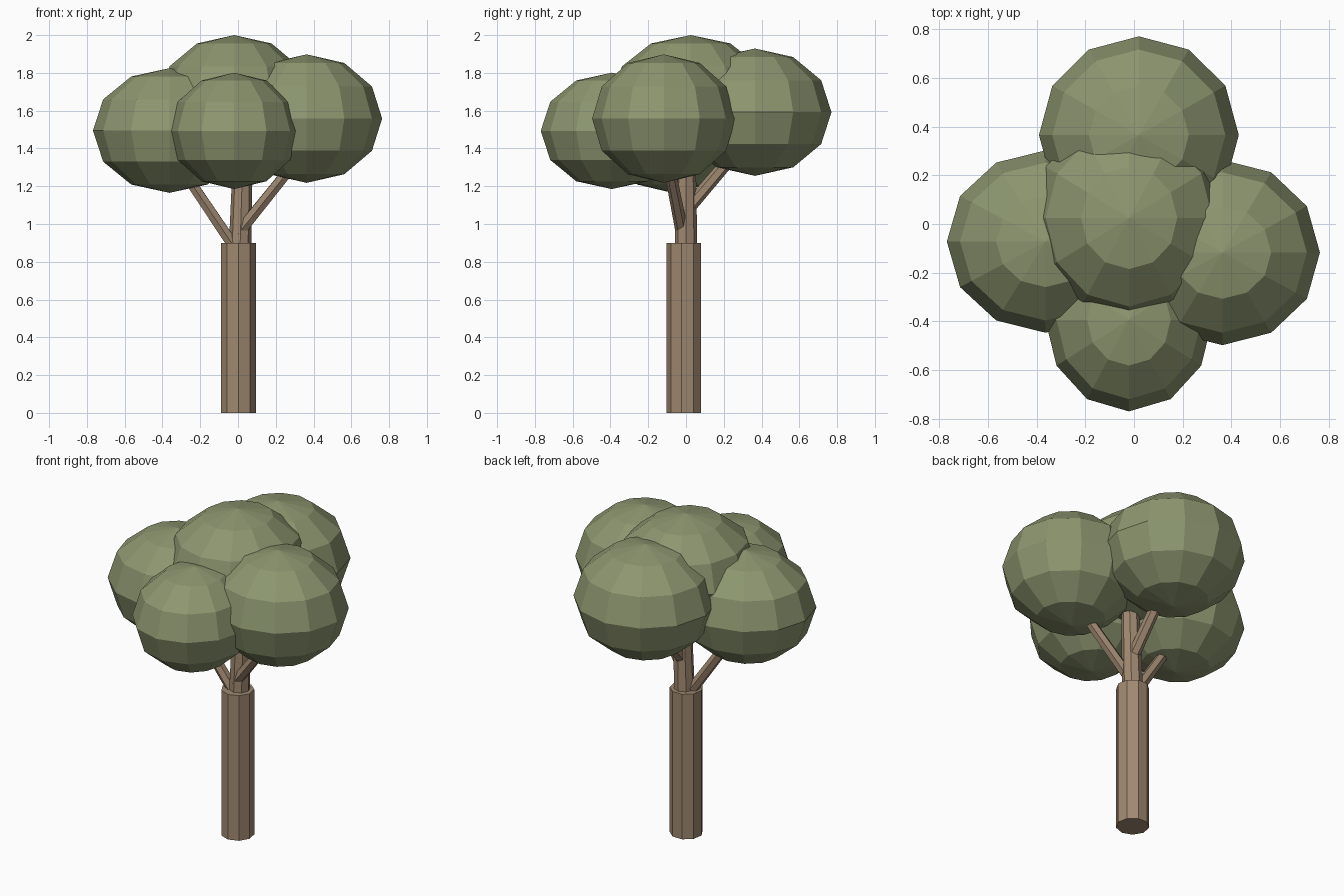
import bpy
from mathutils import Vector

cube = bpy.data.objects.get("Cube")
if cube:
    bpy.data.objects.remove(cube, do_unlink=True)


def make_material(name, rgb):
    mat = bpy.data.materials.new(name)
    mat.use_nodes = True
    colour = (*rgb, 1.0)
    mat.diffuse_color = colour
    mat.node_tree.nodes["Principled BSDF"].inputs["Base Color"].default_value = colour
    return mat


bark = make_material("bark_brown", (0.35, 0.25, 0.165))
leaf = make_material("leaf_green", (0.265, 0.305, 0.16))


def limb(name, start, end, r_start, r_end, sides):
    """Tapered, faceted wooden piece between two points."""
    start, end = Vector(start), Vector(end)
    axis = end - start
    bpy.ops.mesh.primitive_cone_add(vertices=sides, radius1=r_start, radius2=r_end,
                                    depth=axis.length, location=(start + end) / 2)
    obj = bpy.context.object
    obj.name = name
    obj.rotation_euler = Vector((0, 0, 1)).rotation_difference(axis).to_euler()
    obj.data.materials.append(bark)
    return obj


def foliage(name, centre, radii):
    """Flat-shaded, squashed ball of leaves."""
    bpy.ops.mesh.primitive_uv_sphere_add(segments=12, ring_count=6, radius=1, location=centre)
    obj = bpy.context.object
    obj.name = name
    obj.scale = radii
    obj.data.materials.append(leaf)


# Trunk, with one corner facing the front
trunk = limb("trunk", (0.003, -0.008, 0), (0.003, -0.008, 0.9), 0.094, 0.094, 9)
trunk.rotation_euler.z = 3.14159

# Central stem and side branches
limb("central_stem", (0.01, 0, 0.85), (0.03, 0, 1.5), 0.06, 0.05, 8)
limb("left_branch", (0.0, -0.02, 0.95), (0.33, -0.1, 1.36), 0.034, 0.03, 6)
limb("right_branch", (0.0, -0.01, 0.85), (-0.31, -0.05, 1.31), 0.034, 0.03, 6)
limb("back_branch", (0.02, 0.0, 1.07), (0.02, 0.29, 1.41), 0.036, 0.032, 6)

# Crown
foliage("top_foliage", (-0.02, 0.025, 1.67), (0.395, 0.42, 0.33))
foliage("left_foliage", (0.363, -0.117, 1.558), (0.4, 0.38, 0.34))
foliage("right_foliage", (-0.363, -0.072, 1.495), (0.405, 0.374, 0.33))
foliage("front_foliage", (-0.021, -0.393, 1.493), (0.343, 0.376, 0.308))
foliage("back_foliage", (0.02, 0.365, 1.592), (0.41, 0.405, 0.337))
